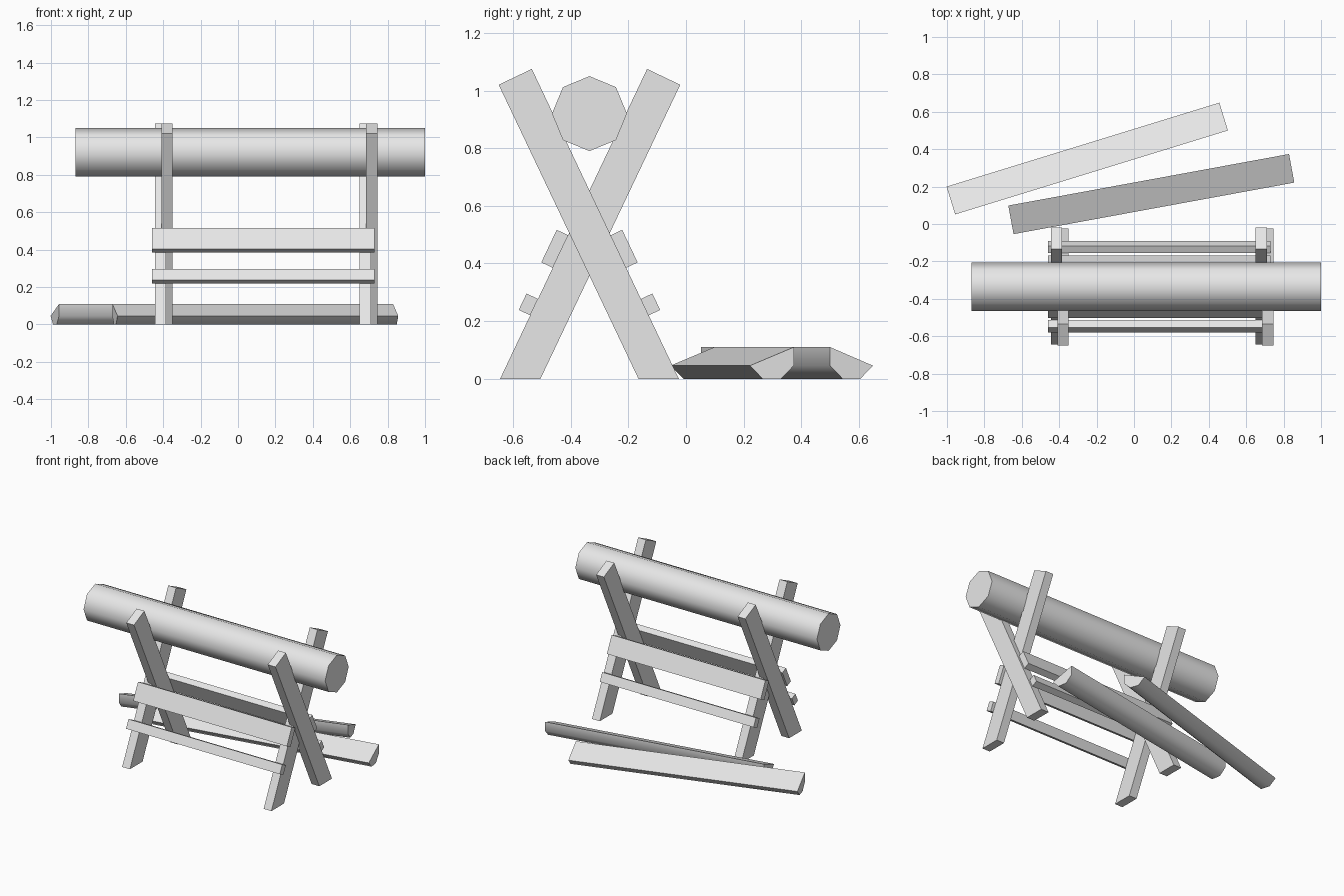
import bpy, bmesh, math
from mathutils import Matrix

cube = bpy.data.objects.get("Cube")
if cube:
    bpy.data.objects.remove(cube, do_unlink=True)

wood = bpy.data.materials.new("pale_grey")
wood.use_nodes = True
wood.diffuse_color = (0.8, 0.8, 0.8, 1)
wood.node_tree.nodes["Principled BSDF"].inputs["Base Color"].default_value = wood.diffuse_color

MID_Y = -0.335  # centre plane of the sawhorse


def extrude(name, profile, x0, x1, smooth=False):
    """Extrude a (y, z) outline along x."""
    bm = bmesh.new()
    face = bm.faces.new([bm.verts.new((x0, y, z)) for y, z in profile])
    new = bmesh.ops.extrude_face_region(bm, geom=[face])["geom"]
    bmesh.ops.translate(bm, vec=(x1 - x0, 0, 0),
                        verts=[v for v in new if isinstance(v, bmesh.types.BMVert)])
    bmesh.ops.recalc_face_normals(bm, faces=bm.faces)
    mesh = bpy.data.meshes.new(name)
    bm.to_mesh(mesh)
    bm.free()
    mesh.materials.append(wood)
    obj = bpy.data.objects.new(name, mesh)
    bpy.context.collection.objects.link(obj)
    if smooth:
        bpy.ops.object.select_all(action='DESELECT')
        obj.select_set(True)
        bpy.context.view_layer.objects.active = obj
        bpy.ops.object.shade_smooth_by_angle(angle=math.radians(60))
    return obj


def arc(radius, cy, cz, start, count):
    """Points 45 degrees apart on a circle."""
    angles = [math.radians(start + 45 * i) for i in range(count)]
    return [(cy + radius * math.cos(a), cz + radius * math.sin(a)) for a in angles]


def sided(points, side):
    """Mirror offsets from the centre plane to the front (-1) or back (1)."""
    return [(MID_Y + side * y, z) for y, z in points]


# Crossed legs: outline of a leg whose foot is on the given side
leg = [(0.31, 0), (0.17, 0), (-0.315, 1.02), (-0.2, 1.075)]
for end, x in (("right", -0.445), ("left", 0.65)):
    extrude(f"front_foot_leg_{end}", sided(leg, -1), x, x + 0.06)
    extrude(f"back_foot_leg_{end}", sided(leg, 1), x + 0.035, x + 0.095)

# Rails lying on the outer faces of the legs
slope = math.atan2(1.075, 0.51)
uy, uz = -math.cos(slope), math.sin(slope)
for level, z, height in (("upper", 0.385, 0.125), ("lower", 0.22, 0.063)):
    y = 0.31 + z * uy / uz
    t = 0.044
    rail = [(y, z), (y + uy * height, z + uz * height),
            (y + uy * height + uz * t, z + uz * height - uy * t),
            (y + uz * t, z - uy * t)]
    for side, label in ((-1, "front"), (1, "back")):
        extrude(f"{label}_{level}_rail", sided(rail, side), -0.46, 0.73)

# Log resting in the forks
extrude("log", arc(0.13, MID_Y, 0.92, 90, 8), -0.87, 1.0, smooth=True)

# Split half logs on the ground
half = arc(0.084, 0, 0.0776, 202.5, 5)
for name, x, y, turn in (("near_split_log", 0.0925, 0.16, 10.4),
                         ("far_split_log", -0.25, 0.35, 197.1)):
    obj = extrude(name, half, -0.763, 0.763, smooth=True)
    obj.matrix_world = Matrix.Translation((x, y, 0)) @ Matrix.Rotation(math.radians(turn), 4, 'Z')
